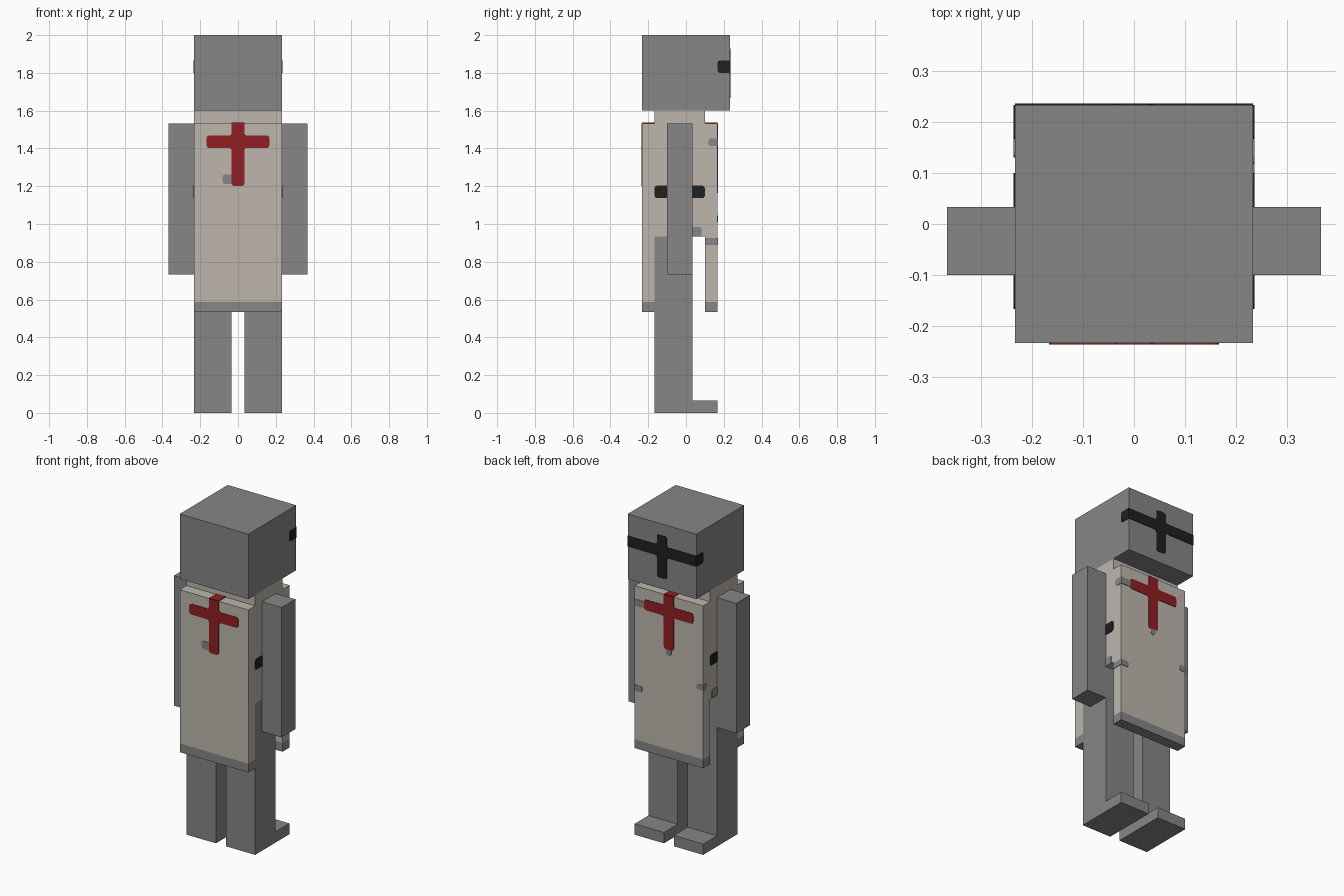
import bpy
import bmesh
from mathutils import Vector

default = bpy.data.objects.get("Cube")
if default:
    bpy.data.objects.remove(default)

U = 1 / 15        # block size
T = 0.003         # thickness of painted marks


def material(name, colour):
    m = bpy.data.materials.new(name)
    m.use_nodes = True
    m.diffuse_color = (*colour, 1)
    m.node_tree.nodes["Principled BSDF"].inputs["Base Color"].default_value = (*colour, 1)
    return m


GREY = material("mail grey", (0.24, 0.24, 0.24))
CLOTH = material("cloth beige", (0.51, 0.47, 0.42))
RED = material("cross red", (0.28, 0.014, 0.016))
BLACK = material("slit black", (0.014, 0.014, 0.014))


def finish(bm, name, mats):
    bmesh.ops.recalc_face_normals(bm, faces=bm.faces)
    mesh = bpy.data.meshes.new(name)
    bm.to_mesh(mesh)
    bm.free()
    for m in mats:
        mesh.materials.append(m)
    ob = bpy.data.objects.new(name, mesh)
    bpy.context.collection.objects.link(ob)
    return ob


def box(name, x, y, z, mat, hem=None):
    """Box from ranges in blocks; faces below the hem height turn grey."""
    bm = bmesh.new()
    bmesh.ops.create_cube(bm, size=1)
    for v in bm.verts:
        v.co = Vector([U * ((a + b) / 2 + c * (b - a)) for (a, b), c in zip((x, y, z), v.co)])
    if hem:
        bmesh.ops.bisect_plane(bm, geom=bm.verts[:] + bm.edges[:] + bm.faces[:],
                               plane_co=(0, 0, hem), plane_no=(0, 0, 1))
        for f in bm.faces:
            f.material_index = int(f.calc_center_median().z < hem)
    return finish(bm, name, [mat, GREY])


def mark(name, axis, at, points, mat, edges=(), soft=0.013):
    """Thin plate on the plane axis = at; corners are softened unless they lie on an edge."""
    bm = bmesh.new()
    sign = -1 if at < 0 else 1

    def place(u, v):
        return {"x": (at, u, v), "y": (u, at, v), "z": (u, v, at)}[axis]

    verts = [bm.verts.new(place(u, v)) for u, v in points]
    face = bm.faces.new(verts)
    rounded = [w for w, (u, v) in zip(verts, points) if u not in edges and v not in edges]
    if rounded:
        bmesh.ops.bevel(bm, geom=rounded, offset=soft, segments=2, profile=0.5,
                        affect="VERTICES")
    face = bm.faces[:]
    out = bmesh.ops.extrude_face_region(bm, geom=face)
    step = Vector([sign * T if axis == a else 0 for a in "xyz"])
    moved = [g for g in out["geom"] if isinstance(g, bmesh.types.BMVert)]
    bmesh.ops.translate(bm, verts=moved, vec=step)
    return finish(bm, name, [mat])


def rect(u0, u1, v0, v1):
    return [(u0, v0), (u1, v0), (u1, v1), (u0, v1)]


def cross(half, arm, z0, z1, a0, a1):
    right = [(half, z0), (half, a0), (arm, a0), (arm, a1), (half, a1), (half, z1)]
    return right + [(-u, v) for u, v in reversed(right)]


W = 3.5 * U       # half width of head and body
SHOULDER = 23 * U
CHEST, BACK = 2.5 * U, -3.5 * U

# Head, body and cloth panels
box("head", (-3.5, 3.5), (-3.5, 3.5), (24, 30), GREY)
box("body", (-3.5, 3.5), (-2.5, 1.5), (14, 24), CLOTH)
box("chest_panel", (-3.5, 3.5), (1.5, 2.5), (8, 23), CLOTH, hem=0.587)
box("back_panel", (-3.5, 3.5), (-3.5, -2.5), (8, 23), CLOTH, hem=0.587)

# Limbs and belt, mirrored
for side, s in (("left", 1), ("right", -1)):
    def span(a, b):
        return tuple(sorted((s * a, s * b)))
    box(side + "_arm", span(3.5, 5.5), (-1.5, 0.5), (11, 23), GREY)
    box(side + "_leg", span(0.5, 3.5), (-2.5, 0.5), (0, 14), GREY)
    box(side + "_foot", span(0.5, 3.5), (0.5, 2.5), (0, 1), GREY)
    mark(side + "_belt", "x", s * W, rect(-2.5 * U, 1.5 * U, 1.137, 1.203), BLACK)
    mark(side + "_slit_end", "x", s * W, rect(2.5 * U, W, 1.8, 1.866), BLACK, (W,))
    mark(side + "_hip_patch", "x", s * W, rect(0.5 * U, 0.083, 14 * U, 0.985), GREY, (0.5 * U, 14 * U))

# Helmet slit
mark("helmet_slit", "y", W, cross(U / 2, W, 1.667, 1.93, 1.8, 1.866), BLACK, (W, -W))

# Crosses, carried over the top of each panel
emblem = cross(U / 2, 2.5 * U, 1.2, SHOULDER, 1.403, 1.468)
for name, y, inner in (("chest", CHEST, 1.5 * U), ("back", BACK, -2.5 * U)):
    mark(name + "_cross", "y", y, emblem, RED, (SHOULDER,))
    lo, hi = sorted((y, inner))
    mark(name + "_cross_top", "z", SHOULDER, rect(-U / 2, U / 2, lo, hi), RED, (lo, hi))

# Worn spots in the cloth
mark("back_spot", "y", BACK, rect(-0.083, -U / 2, 1.213, 1.262), GREY, (-U / 2,))
mark("chest_spot", "y", CHEST, rect(-0.017, 0.017, 1.165, 1.2), GREY, (1.2,))
for name, s, z0, z1, reach, wrap in (("upper", 1, 1.412, 1.453, 0.165, 0.118),
                                     ("lower", 1, 0.888, 0.925, 0.18, 1.5 * U),
                                     ("middle", -1, 1.01, 1.045, 0.19, 0.13)):
    lo, hi = sorted((s * reach, s * W))
    mark(name + "_edge_spot", "y", CHEST, rect(lo, hi, z0, z1), GREY, (s * W,))
    mark(name + "_side_spot", "x", s * W, rect(wrap, CHEST, z0, z1), GREY, (CHEST, 1.5 * U))
